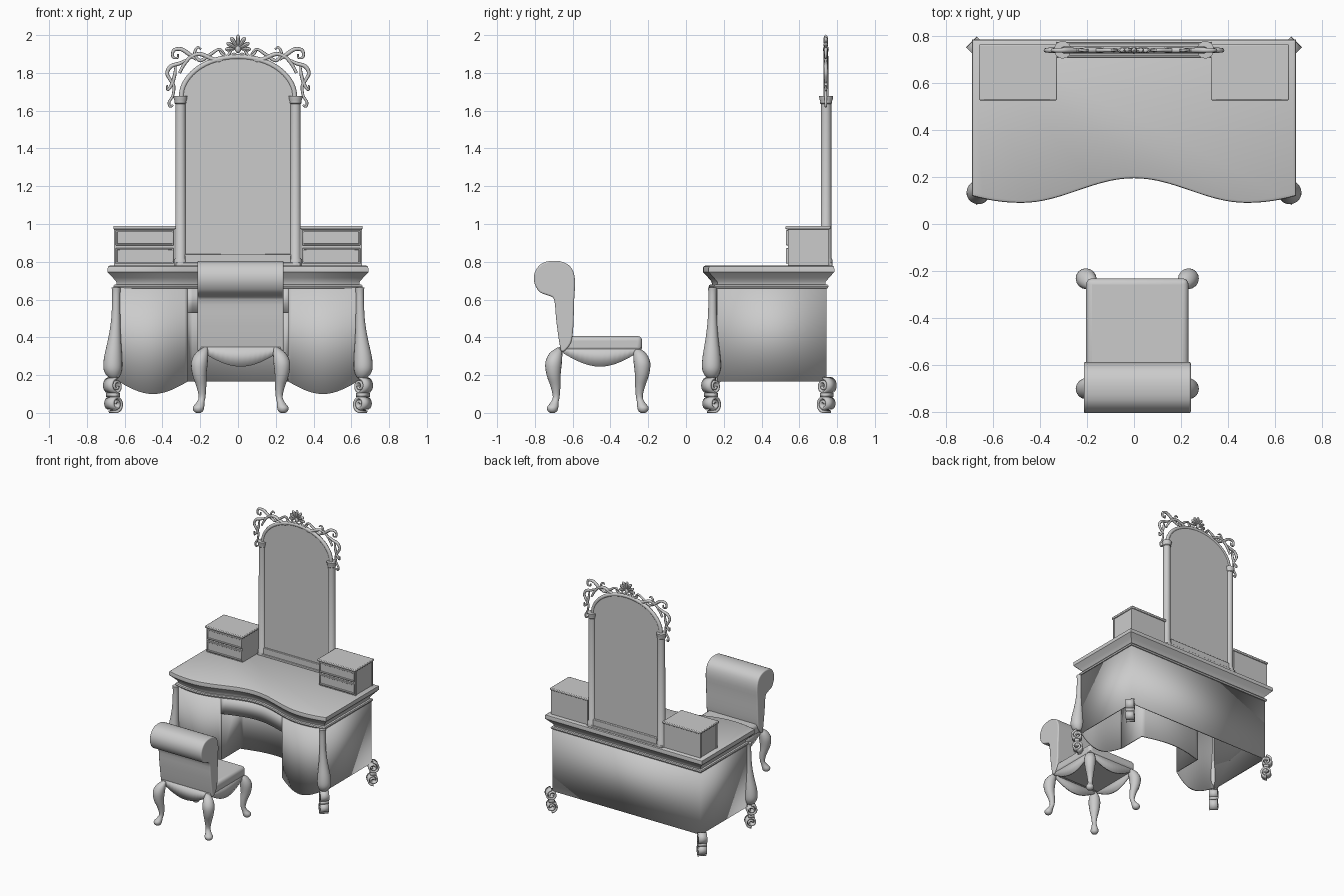
import bpy, bmesh
from math import sin, cos, pi, tau
from mathutils import Vector

if "Cube" in bpy.data.objects:
    bpy.data.objects.remove(bpy.data.objects["Cube"])


def mk(name, verts, faces, bevel=0, solid=0, seg=3):
    bm = bmesh.new()
    vs = [bm.verts.new(v) for v in verts]
    for f in faces:
        bm.faces.new([vs[i] for i in f])
    bmesh.ops.recalc_face_normals(bm, faces=bm.faces)
    me = bpy.data.meshes.new(name)
    bm.to_mesh(me)
    bm.free()
    ob = bpy.data.objects.new(name, me)
    bpy.context.collection.objects.link(ob)
    if solid:
        m = ob.modifiers.new("thickness", 'SOLIDIFY')
        m.thickness, m.offset = solid, 0
    if bevel:
        m = ob.modifiers.new("bevel", 'BEVEL')
        m.width, m.segments, m.limit_method = bevel, seg, 'ANGLE'
    return ob


def loft(name, rings, **kw):
    n = len(rings[0])
    faces = [(r*n+i, r*n+(i+1) % n, (r+1)*n+(i+1) % n, (r+1)*n+i)
             for r in range(len(rings)-1) for i in range(n)]
    faces += [tuple(range(n)), tuple(range((len(rings)-1)*n, len(rings)*n))]
    return mk(name, [v for r in rings for v in r], faces, **kw)


def box(name, x0, x1, y0, y1, z0, z1, bevel=0.0, seg=2):
    q = [(x0, y0), (x1, y0), (x1, y1), (x0, y1)]
    return loft(name, [[(x, y, z) for x, y in q] for z in (z0, z1)], bevel=bevel, seg=seg)


def strip(name, a, b, thick):
    n = len(a)
    return mk(name, list(a)+list(b), [(i, i+1, n+i+1, n+i) for i in range(n-1)], solid=thick)


def turned(name, prof, n=20):
    # prof: centre x, centre y, z, radius
    return loft(name, [[(x+r*cos(tau*i/n), y+r*sin(tau*i/n), z) for i in range(n)]
                       for x, y, z, r in prof])


def smooth_prof(keys, sub=4):
    # Catmull-Rom through tuples
    out = []
    for i in range(len(keys)-1):
        p = [Vector(keys[min(max(j, 0), len(keys)-1)]) for j in range(i-1, i+3)]
        for k in range(sub):
            t = k/sub
            out.append(0.5*((2*p[1]) + (p[2]-p[0])*t + (2*p[0]-5*p[1]+4*p[2]-p[3])*t*t
                            + (3*p[1]-p[0]-3*p[2]+p[3])*t**3))
    return out+[Vector(keys[-1])]


def tube(name, pts, r, y=0.74):
    # pts: x, z, radius factor
    cu = bpy.data.curves.new(name, 'CURVE')
    cu.dimensions = '3D'
    cu.bevel_depth, cu.bevel_resolution, cu.use_fill_caps = r, 2, True
    sp = cu.splines.new('POLY')
    path = smooth_prof(pts, 5)
    sp.points.add(len(path)-1)
    for p, q in zip(sp.points, path):
        p.co = (q[0], y, q[1], 1)
        p.radius = max(q[2], 0.15)
    sp.use_smooth = True
    bpy.context.collection.objects.link(bpy.data.objects.new(name, cu))


def front_y(x):
    x = abs(x)
    if x < 0.48:
        return 0.09 + 0.0525*(1+cos(pi*x/0.48))
    return 0.09 + 0.03*((x-0.48)/0.21)**2


# Table top with moulded edge and serpentine front
xs = [-0.69+1.38*i/40 for i in range(41)]
prof = [(.012, .78), (.002, .775), (0, .765), (0, .745), (.01, .735), (.028, .715), (.045, .695),
        (.048, .68), (.034, .678), (.03, .67), (.034, .66), (.05, .657)]
loft("table_top", [[(x*(1-o/.69), front_y(x)+o, z) for x in xs]
                   + [(.69-o, .785-o, z), (-.69+o, .785-o, z)] for o, z in prof])

# Hollow body: back and sides
BX, BY, ZL, ZT = 0.645, 0.74, 0.165, 0.665
plan = [(-BX, .165), (-BX, BY), (BX, BY), (BX, .165)]
strip("body_shell", [(x, y, ZL) for x, y in plan], [(x, y, ZT) for x, y in plan], .012)

# Curved pedestal fronts with drooping lower edge
for s in (-1, 1):
    px = [.27+.375*i/24 for i in range(25)]
    strip("pedestal_front",
          [(s*x, front_y(x)+.045, ZL-.065*sin(pi*min(1, (x-.27)/.36))) for x in px],
          [(s*x, front_y(x)+.045, ZT) for x in px], .012)
# Kneehole apron and recessed wall
ax = [-.27+.54*i/20 for i in range(21)]
strip("kneehole_apron", [(x, front_y(x)+.045, .53) for x in ax],
      [(x, front_y(x)+.045, ZT) for x in ax], .012)
kn = [(-.27, front_y(.27)+.045)] + [(x, .41+.05*cos(pi*x/.54)) for x in ax] + [(.27, front_y(.27)+.045)]
strip("kneehole_wall", [(x, y, ZL) for x, y in kn], [(x, y, ZT) for x, y in kn], .01)

# Legs and scroll feet
leg = [(0, .665, .024), (0, .62, .021), (.002, .5, .024), (.008, .4, .033), (.016, .3, .047),
       (.018, .24, .05), (.016, .205, .04), (.012, .185, .025)]


def scroll_foot(name, cx, cy, sx, sy):
    u, w = Vector((sx, sy, 0)).normalized(), Vector((-sy, sx, 0)).normalized()*.032
    for zc, flip in ((.142, 1), (.047, -1)):
        pts = []
        for i in range(45):
            t = i/44
            a, r = flip*pi/2 - tau*1.75*(1-t), .01+.031*t
            pts.append(Vector((cx, cy, zc)) + u*r*cos(a) + Vector((0, 0, r*sin(a))))
        strip(name, [p-w for p in pts], [p+w for p in pts], .012)
    c = Vector((cx, cy, 0))
    sp = [c-u*.02+Vector((0, 0, .095)), c+u*.02+Vector((0, 0, .095))]
    strip(name+"_link", [p-w for p in sp], [p+w for p in sp], .02)


for s in (-1, 1):
    turned("front_leg", [(s*(.645+d), .14-d*.3, z, r) for d, z, r in smooth_prof(leg)])
    scroll_foot("front_scroll_foot", s*.662, .133, s, -1)
    scroll_foot("back_scroll_foot", s*.662, .745, s, 1)

# Small drawer units on the table
for s in (-1, 1):
    def sbox(name, x0, x1, *a, **k):
        box(name, min(s*x0, s*x1), max(s*x0, s*x1), *a, **k)
    sbox("drawer_case", .337, .65, .54, .755, .78, .972)
    sbox("drawer_case_top", .328, .66, .527, .765, .972, .99, bevel=.005)
    for z0, z1 in ((.79, .872), (.887, .967)):
        sbox("drawer_front", .35, .638, .536, .545, z0+.012, z1-.012)
        for za, zb in ((z0, z0+.01), (z1-.01, z1)):
            sbox("drawer_rail", .34, .648, .529, .545, za, zb, bevel=.003)
        for xa, xb in ((.34, .35), (.638, .648)):
            sbox("drawer_stile", xa, xb, .529, .545, z0, z1, bevel=.003)
    sbox("side_edge", .648, .656, .54, .55, .78, .972)
    sbox("side_edge", .648, .656, .745, .755, .78, .972)

# Mirror: base, columns, arched panel and arch moulding
box("mirror_base", -.33, .33, .71, .775, .778, .795, .003)
box("mirror_rail", -.28, .28, .718, .768, .79, .842, .004)
for s in (-1, 1):
    turned("mirror_column", [(s*.304, .742, z, r) for z, r in
           [(.78, .034), (.81, .034), (.82, .028), (1.635, .027), (1.64, .032), (1.65, .031),
            (1.662, .036), (1.677, .037), (1.678, .02)]])
arc = [(.3*cos(pi*i/32), 1.67+.215*sin(pi*i/32)) for i in range(33)]
out = [(.295, .79)] + arc + [(-.295, .79)]
loft("mirror_panel", [[(x, y, z) for x, z in out] for y in (.732, .75)])
for k, r in ((1.0, .014), (.945, .008)):
    tube("mirror_arch", [(x*k, 1.67+(z-1.67)*k, 1) for x, z in arc[::2]], r, .741)

# Carved scroll crest
crest = [
    [(.03, 1.93, .6), (.06, 1.885, 1), (.11, 1.865, 1.3), (.16, 1.885, 1.3), (.205, 1.9, 1.2),
     (.25, 1.885, 1.1), (.285, 1.845, 1), (.31, 1.80, .9)],
    [(.07, 1.90, .5), (.10, 1.925, .8), (.15, 1.895, 1), (.2, 1.865, 1), (.23, 1.9, .9),
     (.215, 1.935, .7), (.195, 1.925, .5)],
    [(.22, 1.87, .8), (.26, 1.90, 1.2), (.30, 1.925, 1.2), (.34, 1.92, 1), (.345, 1.885, .8),
     (.32, 1.88, .6), (.318, 1.9, .5)],
    [(.27, 1.87, .7), (.31, 1.85, 1.1), (.355, 1.835, 1.2), (.375, 1.80, 1.1), (.36, 1.765, 1),
     (.34, 1.73, .9), (.345, 1.68, .8), (.365, 1.645, .8), (.36, 1.622, .7), (.343, 1.63, .6)],
    [(.33, 1.84, .6), (.335, 1.79, 1), (.35, 1.74, 1), (.372, 1.71, .8), (.375, 1.735, .5)],
    [(.10, 1.93, .5), (.085, 1.9, .8), (.05, 1.885, .9), (.02, 1.9, .8), (.0, 1.885, .6)],
]
for s in (-1, 1):
    for c in crest:
        tube("crest_scroll", [(s*x, z, f) for x, z, f in c], .009)
# Shell flower: fan of petals
for i in range(7):
    a = pi*(i+.0)/6
    L = .028+.012*sin(a)
    d, n = Vector((cos(a), 0, sin(a))), Vector((-sin(a), 0, cos(a)))
    c = Vector((0, .74, 1.925)) + d*(.036+.002*sin(a))*(1.15 if i in (0, 6) else 1)
    loft("crest_petal", [[c + d*(L*t) + n*(.012*w*cos(tau*k/8)) + Vector((0, .012*w*sin(tau*k/8), 0))
                          for k in range(8)] for t, w in
                         ((-1, .1), (-.6, .55), (0, .9), (.5, 1), (.8, .7), (1, .1))])
turned("crest_boss", [(0, .74, 1.925+.02*sin(a), max(.016*cos(a), .001))
                      for a in [pi*(i/8-.5) for i in range(9)]], 12)

# Chair: cushion, apron, scrolled back
CX, CY = .014, -.467
box("chair_seat", CX-.218, CX+.218, -.66, -.232, .325, .407, .025, 4)
back = smooth_prof([(-.645, .325), (-.61, .37), (-.597, .45), (-.592, .6), (-.587, .7), (-.605, .765),
                    (-.65, .798), (-.71, .805), (-.765, .79), (-.8, .745), (-.803, .69), (-.775, .64),
                    (-.73, .622), (-.698, .6), (-.688, .5), (-.675, .4), (-.662, .325)], 3)
loft("chair_back", [[(x, y, z) for y, z in back] for x in (CX-.228, CX+.228)], bevel=.02, seg=4)
T = [i/16 for i in range(17)]
for s in (-1, 1):
    lo = [.325-.08*sin(pi*t) for t in T]
    strip("seat_side_apron", [(CX+s*.208, -.665+.42*t, z) for t, z in zip(T, lo)],
          [(CX+s*.208, -.665+.42*t, .35) for t in T], .012)
    y = -.455+s*.212
    strip("seat_end_apron", [(CX-.21+.42*t, y, z) for t, z in zip(T, lo)],
          [(CX-.21+.42*t, y, .35) for t in T], .012)

# Chair cabriole legs
cab = [(-.03, .345, .012), (-.012, .315, .034), (0, .265, .044), (0, .2, .037), (-.01, .14, .026),
       (-.014, .085, .018), (-.005, .055, .021), (.005, .03, .03), (.006, .01, .025), (.006, 0, .012)]
for sx in (-1, 1):
    for sy in (-1, 1):
        turned("chair_leg", [(CX+sx*(.218+d), CY+sy*(.234+d), z, r)
                             for d, z, r in smooth_prof(cab, 3)], 16)

# Smooth shading with sharp edges kept
bpy.ops.object.select_all(action='DESELECT')
for o in bpy.context.scene.objects:
    if o.type == 'MESH':
        o.select_set(True)
        bpy.context.view_layer.objects.active = o
bpy.ops.object.shade_smooth_by_angle(angle=0.6)
